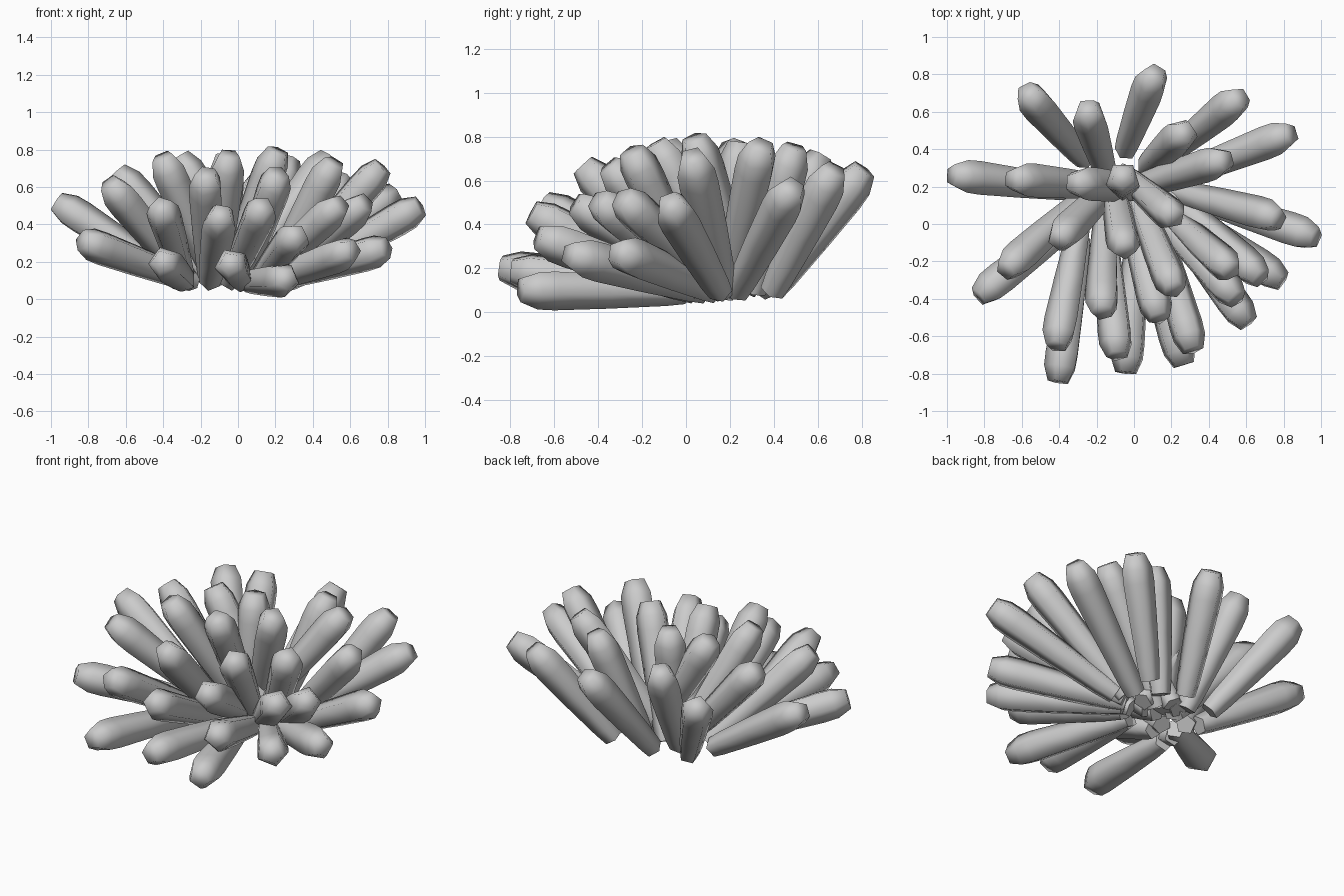
import bpy, bmesh, math
from mathutils import Vector

if "Cube" in bpy.data.objects:
    bpy.data.objects.remove(bpy.data.objects["Cube"])

# Each tentacle: tip x, y, z and outward heading in degrees
TENTACLES = [
    # back
    (-.57, .70, .61, 131), (-.25, .61, .70, 107), (.11, .80, .64, 69),
    (.56, .67, .64, 39), (.27, .49, .74, 42), (.83, .48, .56, 21), (.48, .34, .75, 17),
    # crown and left
    (-.06, .25, .76, 90), (-.31, .22, .75, 175), (-.64, .24, .67, 175), (-.96, .26, .51, 173),
    (-.40, -.08, .75, 225), (-.68, -.24, .61, 222), (-.82, -.38, .31, 218),
    # front
    (-.41, -.64, .49, 259), (-.40, -.83, .20, 261), (-.17, -.46, .66, 268),
    (-.09, -.69, .45, 275), (-.04, -.78, .19, 265), (-.05, -.13, .76, 280),
    (.21, .04, .78, 319), (.21, -.34, .66, 292), (.13, -.49, .49, 285),
    (.31, -.66, .34, 286), (.26, -.74, .105, 287),
    # right
    (.51, -.24, .72, 318), (.54, -.39, .50, 313), (.60, -.52, .26, 307),
    (.67, -.28, .51, 318), (.78, -.30, .27, 326), (.76, .03, .70, 345), (.96, -.07, .49, 342),
]
BASE_Z = .095
SIDES = 5
# Shaft radius by fraction of length, then the blunt head by distance from the tip
SHAFT = [(.058, 0), (.068, .12), (.084, .48)]
HEAD = [(.095, .16), (.092, .08), (.060, 0)]


def length_for(heading):
    # Right arms are longest, the upright one shortest
    if heading == 90:
        return .67
    if heading > 335 or heading < 30:
        return .83
    if heading > 170:
        return .77
    return .70


def tentacle(i, x, y, z, heading):
    # Root position follows from the tip, heading and length
    length = length_for(heading)
    dz = min(z - BASE_Z, length * .999)
    run = math.sqrt(length ** 2 - dz ** 2)
    a = math.radians(heading)
    axis = Vector((run * math.cos(a), run * math.sin(a), dz)).normalized()
    root = Vector((x, y, z)) - axis * length
    side = Vector((-math.sin(a), math.cos(a), 0))
    up = axis.cross(side)
    profile = [(r, f * length) for r, f in SHAFT] + [(r, length + .015 - d) for r, d in HEAD]

    # Stacked pentagon rings with closed ends
    bm = bmesh.new()
    rings = []
    for r, t in profile:
        ring = []
        for k in range(SIDES):
            b = 2 * math.pi * k / SIDES + i * 1.3
            ring.append(bm.verts.new(root + axis * t + (side * math.cos(b) + up * math.sin(b)) * r))
        rings.append(ring)
    for lo, hi in zip(rings, rings[1:]):
        for k in range(SIDES):
            n = (k + 1) % SIDES
            bm.faces.new((lo[k], lo[n], hi[n], hi[k]))
    base = bm.faces.new(rings[0][::-1])
    bm.faces.new(rings[-1])
    bmesh.ops.recalc_face_normals(bm, faces=bm.faces)

    # Smooth all over except the cut base
    for f in bm.faces:
        f.smooth = f != base
    for e in base.edges:
        e.smooth = False
    name = f"tentacle_{i + 1:02d}"
    mesh = bpy.data.meshes.new(name)
    bm.to_mesh(mesh)
    bm.free()
    obj = bpy.data.objects.new(name, mesh)
    bpy.context.collection.objects.link(obj)
    return obj


for index, row in enumerate(TENTACLES):
    tentacle(index, *row)
